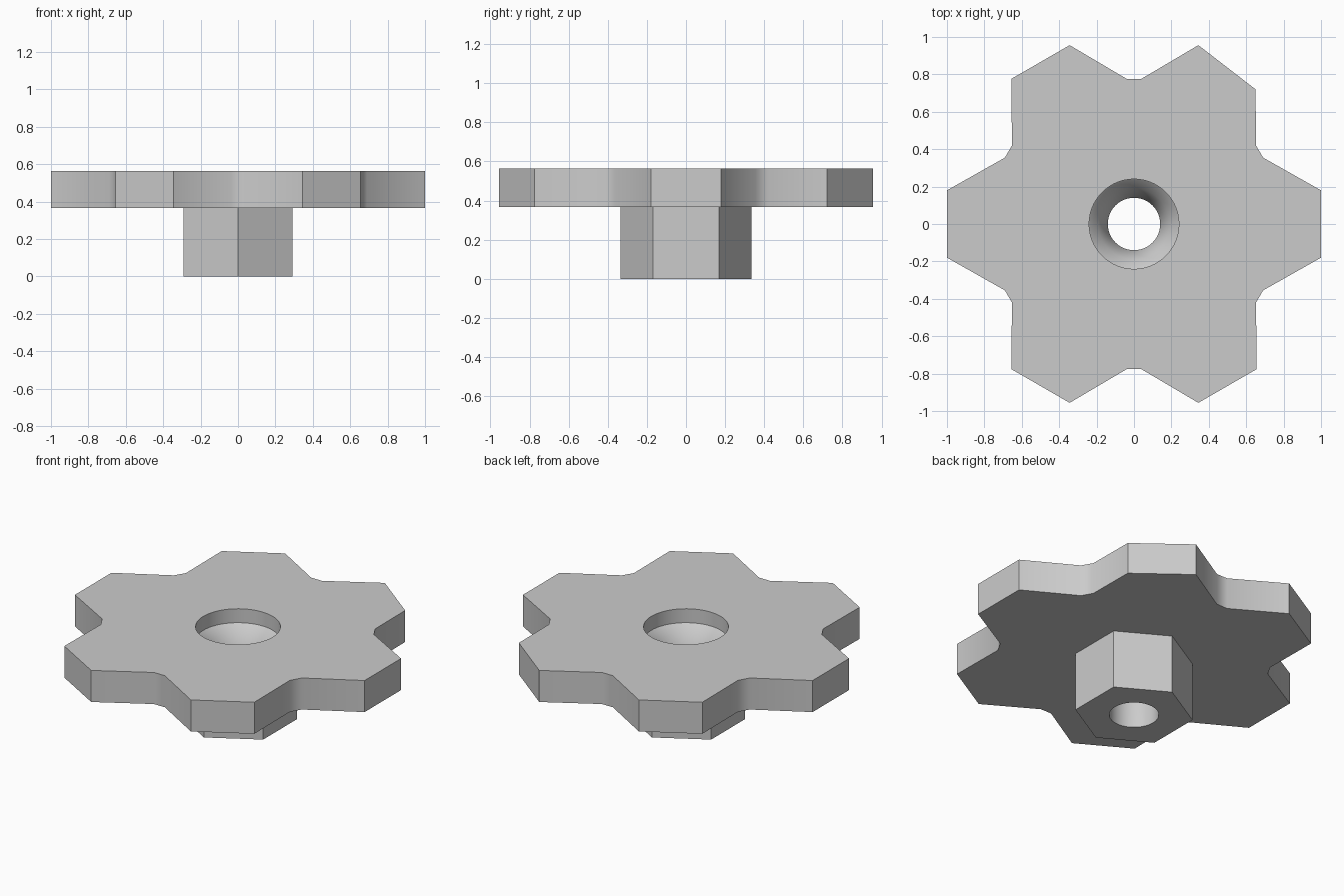
import bpy
import bmesh
from math import cos, sin, pi, radians
from mathutils import Matrix, Vector

cube = bpy.data.objects.get("Cube")
if cube:
    bpy.data.objects.remove(cube, do_unlink=True)

TOP, PLATE_BOTTOM = 0.563, 0.366

grey = bpy.data.materials.new("plain grey")
grey.use_nodes = True
grey.diffuse_color = (0.6, 0.6, 0.6, 1)
grey.node_tree.nodes["Principled BSDF"].inputs["Base Color"].default_value = (0.6, 0.6, 0.6, 1)


def make_object(name, bm):
    bmesh.ops.recalc_face_normals(bm, faces=bm.faces)
    mesh = bpy.data.meshes.new(name)
    bm.to_mesh(mesh)
    bm.free()
    mesh.materials.append(grey)
    obj = bpy.data.objects.new(name, mesh)
    bpy.context.collection.objects.link(obj)
    return obj


def prism(name, outline, low, high):
    bm = bmesh.new()
    face = bm.faces.new([bm.verts.new((p[0], p[1], low)) for p in outline])
    grown = bmesh.ops.extrude_face_region(bm, geom=[face])["geom"]
    bmesh.ops.translate(bm, vec=(0, 0, high - low),
                        verts=[v for v in grown if isinstance(v, bmesh.types.BMVert)])
    return make_object(name, bm)


def turned(name, profile, sides):
    bm = bmesh.new()
    rings = [[bm.verts.new((r * cos(2 * pi * i / sides), r * sin(2 * pi * i / sides), z))
              for i in range(sides)] for r, z in profile]
    for a, b in zip(rings, rings[1:]):
        for i in range(sides):
            j = (i + 1) % sides
            bm.faces.new((a[i], a[j], b[j], b[i]))
    bm.faces.new(rings[0])
    bm.faces.new(rings[-1])
    return make_object(name, bm)


def combine(target, tool, operation):
    mod = target.modifiers.new("combine", 'BOOLEAN')
    mod.operation = operation
    mod.solver = 'EXACT'
    mod.object = tool
    bpy.context.view_layer.objects.active = target
    bpy.ops.object.modifier_apply(modifier=mod.name)
    bpy.data.objects.remove(tool, do_unlink=True)


# Plate with six lobes; one lobe corner is trimmed a little
lobe = [Vector(p) for p in ((0.69, -0.355), (1, -0.18), (1, 0.18), (0.69, 0.355))]
outline = [Matrix.Rotation(k * pi / 3, 2) @ p for k in range(6) for p in lobe]
outline[5] = Vector((0.65, 0.72))
knob = prism("six_lobed_knob", outline, PLATE_BOTTOM, TOP)

# Hexagonal hub below the plate
hexagon = [(0.336 * sin(k * pi / 3), 0.336 * cos(k * pi / 3)) for k in range(6)]
combine(knob, prism("hub", hexagon, 0, PLATE_BOTTOM + 0.06), 'UNION')

# Through bore with a counterbore and a rounded seat
bore = [(0.14, -0.1), (0.14, 0.32), (0.19, 0.43), (0.24, 0.476), (0.24, TOP + 0.1)]
combine(knob, turned("bore", bore, 64), 'DIFFERENCE')

bpy.ops.object.select_all(action='DESELECT')
knob.select_set(True)
bpy.context.view_layer.objects.active = knob
bpy.ops.object.shade_smooth_by_angle(angle=radians(35))
